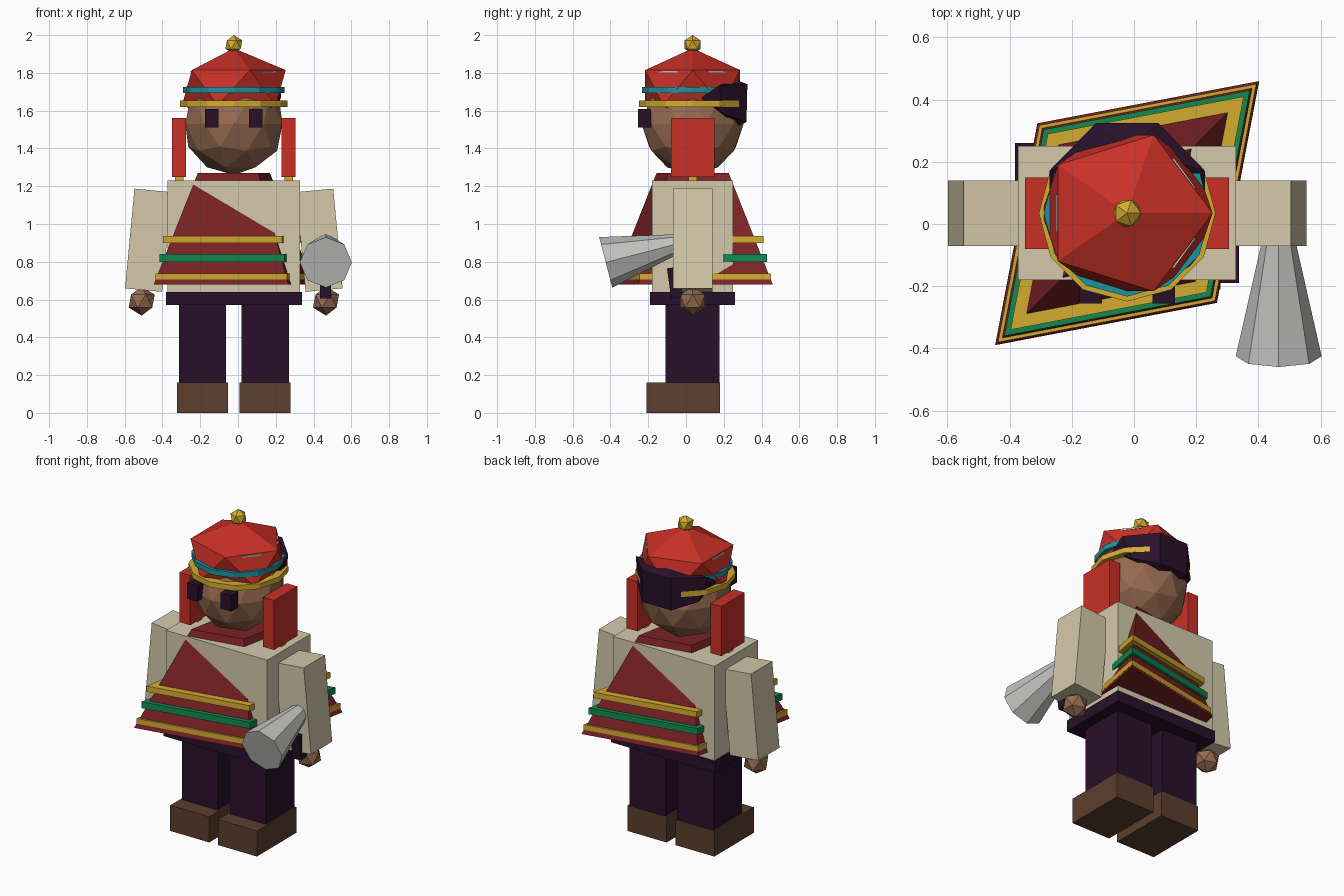
import bpy, bmesh
from math import radians, cos, sin, pi
from mathutils import Matrix, Vector

if "Cube" in bpy.data.objects:
    bpy.data.objects.remove(bpy.data.objects["Cube"])

CX, CY = -0.022, 0.035  # body axis


def material(name, rgb):
    lin = [((c / 255 + 0.055) / 1.055) ** 2.4 for c in rgb] + [1]
    m = bpy.data.materials.new(name)
    m.use_nodes = True
    m.diffuse_color = lin
    m.node_tree.nodes["Principled BSDF"].inputs["Base Color"].default_value = lin
    return m


red = material("bright red", (200, 48, 38))
maroon = material("dark red", (124, 34, 37))
cream = material("cream", (212, 201, 170))
gold = material("gold", (212, 172, 48))
green = material("green", (18, 138, 80))
teal = material("teal", (28, 148, 160))
skin = material("skin brown", (150, 106, 80))
brown = material("shoe brown", (92, 62, 46))
purple = material("dark purple", (40, 16, 42))
grey = material("light grey", (196, 196, 194))


def finish(name, bm, mat, matrix=None):
    bmesh.ops.recalc_face_normals(bm, faces=bm.faces)
    mesh = bpy.data.meshes.new(name)
    bm.to_mesh(mesh)
    bm.free()
    mesh.materials.append(mat)
    ob = bpy.data.objects.new(name, mesh)
    bpy.context.collection.objects.link(ob)
    if matrix:
        ob.matrix_world = matrix
    return ob


def box(name, mat, centre, size, axis="Y", angle=0):
    bm = bmesh.new()
    bmesh.ops.create_cube(bm, size=1, matrix=Matrix.Diagonal((*size, 1)))
    return finish(name, bm, mat, Matrix.Translation(centre) @ Matrix.Rotation(angle, 4, axis))


def ball(name, mat, centre, size, subdivisions=1):
    bm = bmesh.new()
    bmesh.ops.create_icosphere(bm, subdivisions=subdivisions, radius=1,
                               matrix=Matrix.Diagonal((*size, 1)))
    return finish(name, bm, mat, Matrix.Translation(centre))


def cone(name, mat, matrix, r1, r2, depth, sides):
    bm = bmesh.new()
    bmesh.ops.create_cone(bm, cap_ends=True, segments=sides, radius1=r1, radius2=r2, depth=depth)
    return finish(name, bm, mat, matrix)


def disc(name, mat, low, high, radius):
    return cone(name, mat, Matrix.Translation((CX, CY, (low + high) / 2)),
                radius, radius, high - low, 12)


def diamond(name, mat, low, high, r1, r2):
    """Four-sided slab, long along one diagonal."""
    m = (Matrix.Translation((CX, CY, (low + high) / 2)) @ Matrix.Rotation(pi / 4, 4, "Z")
         @ Matrix.Diagonal((1, 0.68, 1, 1)))
    return cone(name, mat, m, r1, r2, high - low, 4)


# Paired parts
for s, side in ((1, "left"), (-1, "right")):
    box(side + "_shoe", brown, (CX + s * 0.165, -0.015, 0.08), (0.27, 0.39, 0.16))
    box(side + "_leg", purple, (CX + s * 0.166, 0.034, 0.365), (0.25, 0.285, 0.41))
    box(side + "_sleeve", cream, (CX + s * 0.453, CY, 0.914), (0.197, 0.21, 0.53),
        angle=-s * 0.094)
    ball(side + "_hand", skin, (CX + s * 0.488, CY, 0.592), (0.077, 0.077, 0.077))
    box(side + "_eye", purple, (CX + s * 0.117, -0.22, 1.56), (0.072, 0.07, 0.1))
    box(side + "_ear_flap", red, (CX + s * 0.29, CY, 1.405), (0.075, 0.23, 0.31))
    box(side + "_flap_tassel", gold, (CX + s * 0.29, CY, 1.22), (0.045, 0.045, 0.07))

# Body
box("hips", purple, (CX, CY, 0.605), (0.72, 0.45, 0.07))
box("torso", cream, (CX, CY, 0.935), (0.7, 0.43, 0.59))

# Poncho with woven bands
diamond("poncho", maroon, 0.68, 1.27, 0.6, 0.27)
diamond("poncho_lower_band", gold, 0.705, 0.738, 0.587, 0.587)
diamond("poncho_middle_band", green, 0.8, 0.84, 0.558, 0.558)
diamond("poncho_upper_band", gold, 0.9, 0.936, 0.53, 0.53)

# Head and hair
ball("head", skin, (CX, CY, 1.53), (0.27, 0.27, 0.27), 2)
bm = bmesh.new()
for s in (1, -1):
    for x, y, z in ((0.25, 0.17, 1.73), (0.25, 0.08, 1.67), (0.1, 0.325, 1.74),
                    (0.1, 0.32, 1.54), (0.21, 0.21, 1.58), (0.04, 0.23, 1.5)):
        bm.verts.new((CX + s * x, y, z))
bm.verts.new((CX, 0.25, 1.77))
bmesh.ops.convex_hull(bm, input=bm.verts)
finish("hair", bm, purple)

# Hat
ball("hat", red, (CX, CY, 1.722), (0.307, 0.295, 0.208))
disc("hat_teal_band", teal, 1.693, 1.725, 0.268)
disc("hat_gold_band", gold, 1.62, 1.653, 0.284)
ball("hat_bobble", gold, (CX, CY, 1.95), (0.05, 0.05, 0.05))
for i, a in enumerate((36, -36, 180)):
    t = radians(a)
    box("hat_stitch_" + str(i + 1), grey,
        (CX + 0.224 * cos(t), CY + 0.216 * sin(t), 1.806), (0.009, 0.12, 0.009), "Z", t)

# Megaphone held in the left hand
tilt = Matrix.Rotation(radians(-75.5), 4, "X")
start = Vector((0.465, -0.425, 0.797))
middle = start + tilt @ Vector((0, 0, 0.2))
cone("megaphone", grey, Matrix.Translation(middle) @ tilt, 0.138, 0.05, 0.4, 8)
box("megaphone_handle", purple, (0.463, -0.06, 0.69), (0.06, 0.06, 0.16), "X", radians(8))
